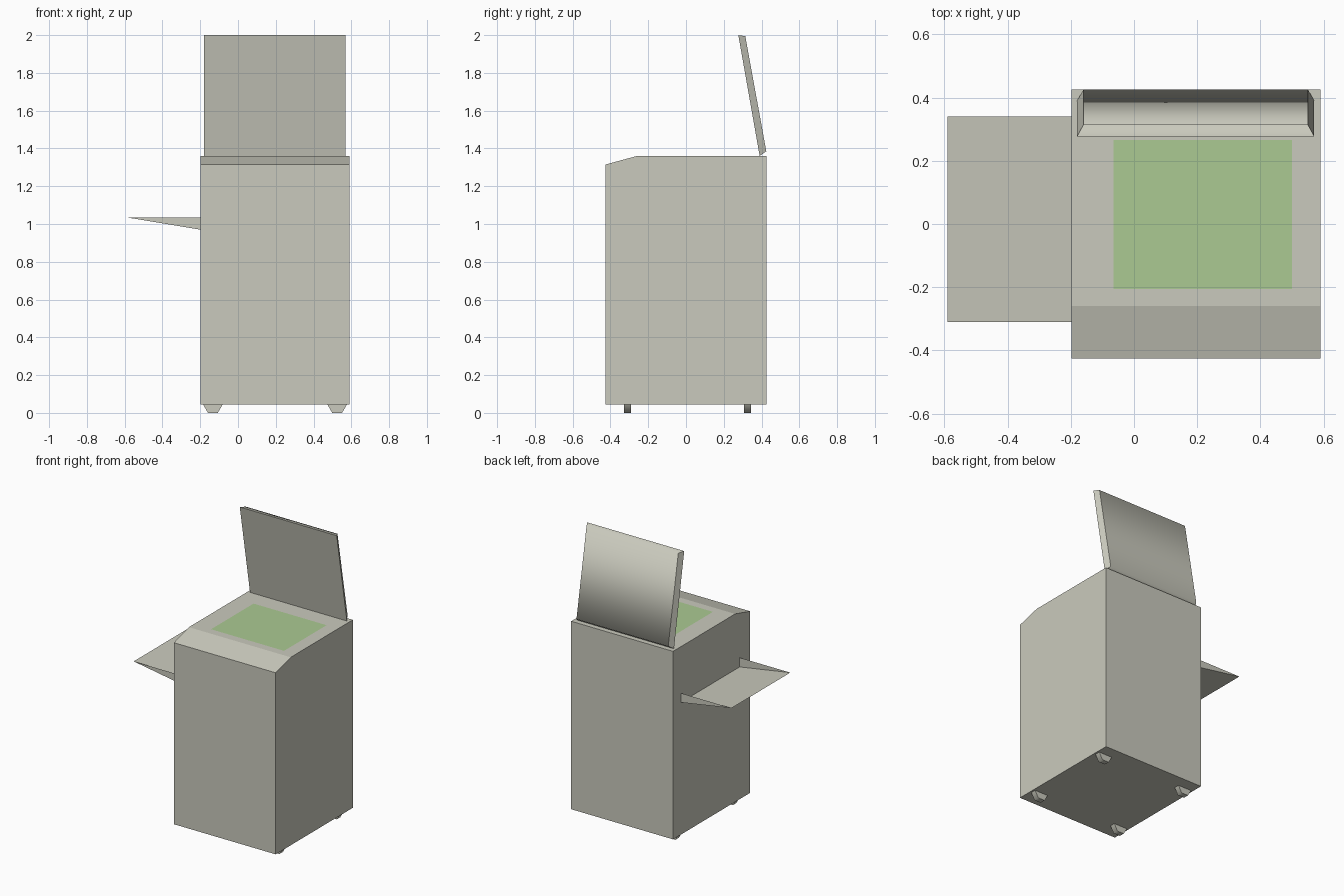
import bpy, bmesh, math
from mathutils import Vector

if "Cube" in bpy.data.objects:
    bpy.data.objects.remove(bpy.data.objects["Cube"], do_unlink=True)


def material(name, rgb):
    m = bpy.data.materials.new(name)
    m.use_nodes = True
    m.diffuse_color = (*rgb, 1)
    bsdf = m.node_tree.nodes["Principled BSDF"]
    bsdf.inputs["Base Color"].default_value = (*rgb, 1)
    bsdf.inputs["Roughness"].default_value = 0.8
    return m


CASING = material("warm_grey_casing", (0.59, 0.59, 0.51))
GLASS = material("green_glass", (0.41, 0.59, 0.29))


def finish(name, bm, *mats):
    mesh = bpy.data.meshes.new(name)
    bm.to_mesh(mesh)
    bm.free()
    for m in mats:
        mesh.materials.append(m)
    ob = bpy.data.objects.new(name, mesh)
    bpy.context.collection.objects.link(ob)
    return ob


def loft(rings):
    """Closed solid between two matching rings of points."""
    bm = bmesh.new()
    a, b = [[bm.verts.new(p) for p in ring] for ring in rings]
    n = len(a)
    bm.faces.new(a)
    bm.faces.new(b)
    for i in range(n):
        j = (i + 1) % n
        bm.faces.new((a[i], a[j], b[j], b[i]))
    bmesh.ops.recalc_face_normals(bm, faces=bm.faces[:])
    return bm


# Cabinet: side profile pushed across x
TOP, FLOOR, BACK = 1.36, 0.045, 0.426
profile = [(-BACK, FLOOR), (BACK, FLOOR), (BACK, TOP), (-0.26, TOP), (-BACK, 1.315)]
bm = loft([[(x, y, z) for y, z in profile] for x in (-0.198, 0.59)])

# Copy glass: cut flush into the flat top
left, right, front, rear = -0.065, 0.5, -0.205, 0.265
cuts = [((left, 0, 0), (1, 0, 0)), ((right, 0, 0), (1, 0, 0)),
        ((0, front, 0), (0, 1, 0)), ((0, rear, 0), (0, 1, 0))]
for co, no in cuts:
    flat = [f for f in bm.faces if f.normal.z > 0.999]
    geom = flat + list({e for f in flat for e in f.edges}) + list({v for f in flat for v in f.verts})
    bmesh.ops.bisect_plane(bm, geom=geom, plane_co=co, plane_no=no)
    bm.normal_update()
for f in bm.faces:
    c = f.calc_center_median()
    if f.normal.z > 0.999 and left < c.x < right and front < c.y < rear:
        f.material_index = 1
finish("cabinet", bm, CASING, GLASS)

# Raised lid: leaning slab whose rear face is inset
lid_front = [(x, y, z) for x, y, z in
             ((-0.18, 0.39, 1.36), (0.57, 0.39, 1.36), (0.57, 0.277, 2.0), (-0.18, 0.277, 2.0))]
lid_rear = [(x, y, z) for x, y, z in
            ((-0.16, 0.425, 1.385), (0.55, 0.425, 1.385), (0.55, 0.314, 1.994), (-0.16, 0.314, 1.994))]
bm = loft([lid_front, lid_rear])
for f in bm.faces:
    f.smooth = True
for e in bm.edges:
    # only the top and bottom rear edges blend softly
    ys = [v.co.y for v in e.verts]
    lengthwise = abs(e.verts[0].co.x - e.verts[1].co.x) > 0.5
    rear_edge = any(abs(ys[0] - p[1]) < 1e-4 for p in lid_rear)
    e.smooth = lengthwise and rear_edge
finish("lid", bm, CASING)

# Paper tray: sloping sheet with a triangular cheek at each end
bm = bmesh.new()
ends = []
for y in (-0.31, 0.34):
    tri = [bm.verts.new(p) for p in ((-0.59, y, 1.035), (-0.198, y, 0.97), (-0.198, y, 1.035))]
    bm.faces.new(tri)
    ends.append(tri)
(a0, a1, _), (b0, b1, _) = ends
bm.faces.new((a0, a1, b1, b0))
bmesh.ops.recalc_face_normals(bm, faces=bm.faces[:])
finish("paper_tray", bm, CASING)

# Casters: lower halves of six-sided wheels
RADIUS = 0.052
for side, x in (("right", -0.133), ("left", 0.525)):
    for end, y in (("front", -0.31), ("rear", 0.325)):
        half = [(x + RADIUS * math.cos(math.pi * (1 + i / 3)),
                 FLOOR + RADIUS * math.sin(math.pi * (1 + i / 3))) for i in range(4)]
        bm = loft([[(px, y + d, pz) for px, pz in half] for d in (-0.019, 0.019)])
        ob = finish(f"{end}_{side}_caster", bm, CASING)
        bpy.ops.object.select_all(action="DESELECT")
        ob.select_set(True)
        bpy.context.view_layer.objects.active = ob
        bpy.ops.object.shade_smooth_by_angle(angle=math.radians(65))
